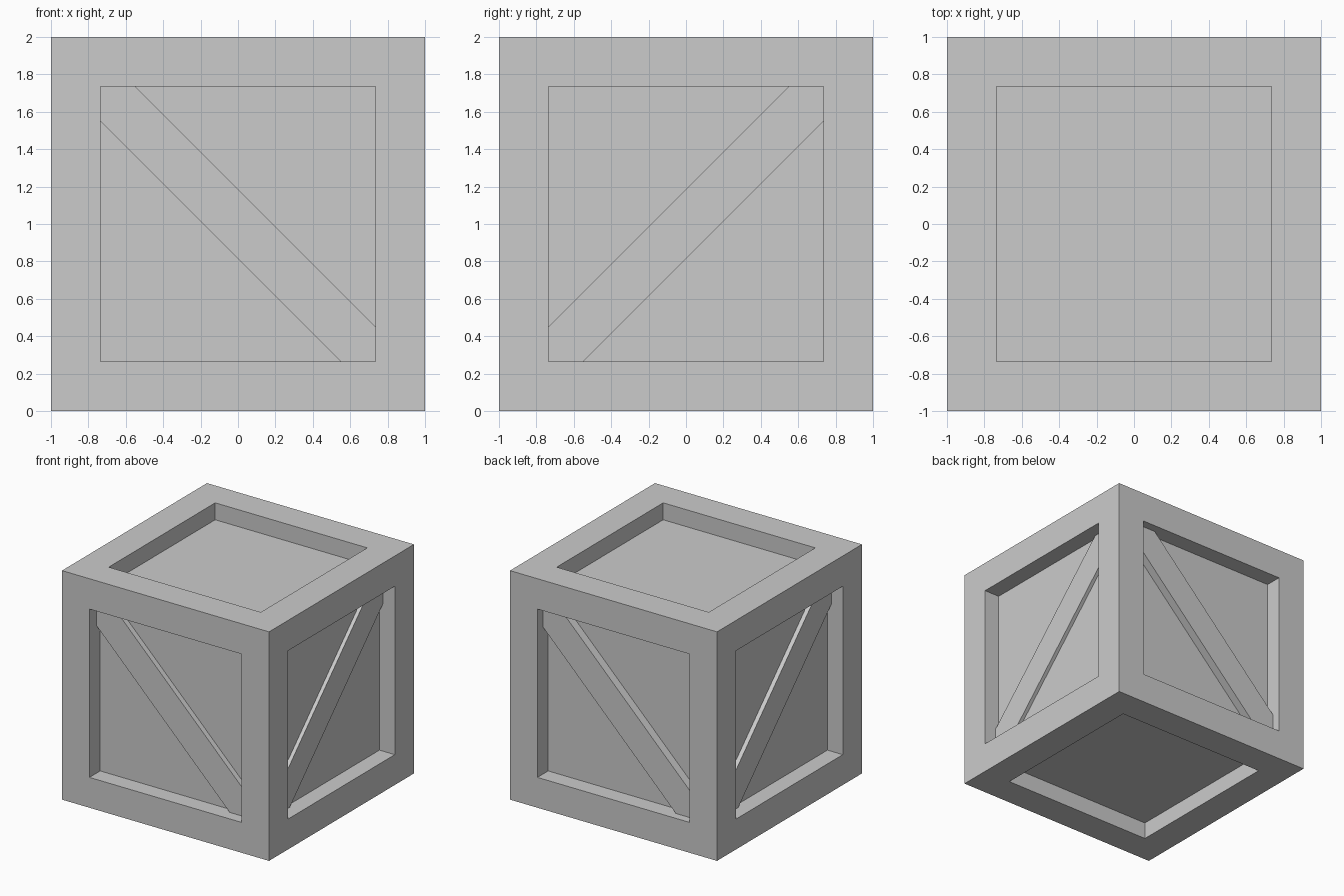
import bpy, bmesh
from math import radians
from mathutils import Matrix, Vector

if "Cube" in bpy.data.objects:
    bpy.data.objects.remove(bpy.data.objects["Cube"])

INNER = 0.735    # half width of the recessed panels
DEPTH = 0.148    # how far the panels sit behind the frame
CUT = 0.55       # where the brace edges meet the frame


def add_object(name, bm):
    bmesh.ops.recalc_face_normals(bm, faces=bm.faces)
    mesh = bpy.data.meshes.new(name)
    bm.to_mesh(mesh)
    bm.free()
    obj = bpy.data.objects.new(name, mesh)
    bpy.context.collection.objects.link(obj)
    return obj


# Crate body: cube with a square recess sunk into every side
bm = bmesh.new()
bmesh.ops.create_cube(bm, size=2, matrix=Matrix.Translation((0, 0, 1)))
panels = bm.faces[:]
bmesh.ops.inset_individual(bm, faces=panels, thickness=1 - INNER, use_even_offset=True)
for face in bmesh.ops.extrude_discrete_faces(bm, faces=panels)["faces"]:
    face.normal_update()
    bmesh.ops.translate(bm, verts=face.verts, vec=face.normal * -DEPTH)
bmesh.ops.remove_doubles(bm, verts=bm.verts, dist=0.0001)
add_object("crate_body", bm)


# Diagonal brace: plank trimmed to fit corner to corner inside a recess
def brace(name, angle, flip, front_depth):
    outline = [(-INNER, INNER), (-CUT, INNER), (INNER, -CUT),
               (INNER, -INNER), (CUT, -INNER), (-INNER, CUT)]
    bm = bmesh.new()
    verts = [bm.verts.new((x * flip, -1 + DEPTH, z + 1)) for x, z in outline]
    base = bm.faces.new(verts)
    ext = bmesh.ops.extrude_face_region(bm, geom=[base], use_keep_orig=True)
    moved = [v for v in ext["geom"] if isinstance(v, bmesh.types.BMVert)]
    bmesh.ops.translate(bm, verts=moved, vec=Vector((0, front_depth - DEPTH, 0)))
    bm.transform(Matrix.Rotation(radians(angle), 4, 'Z'))
    add_object(name, bm)


brace("front_brace", 0, 1, 0.10)
brace("right_brace", 90, -1, 0.115)
brace("back_brace", 180, 1, 0.075)
brace("left_brace", 270, -1, 0.11)
